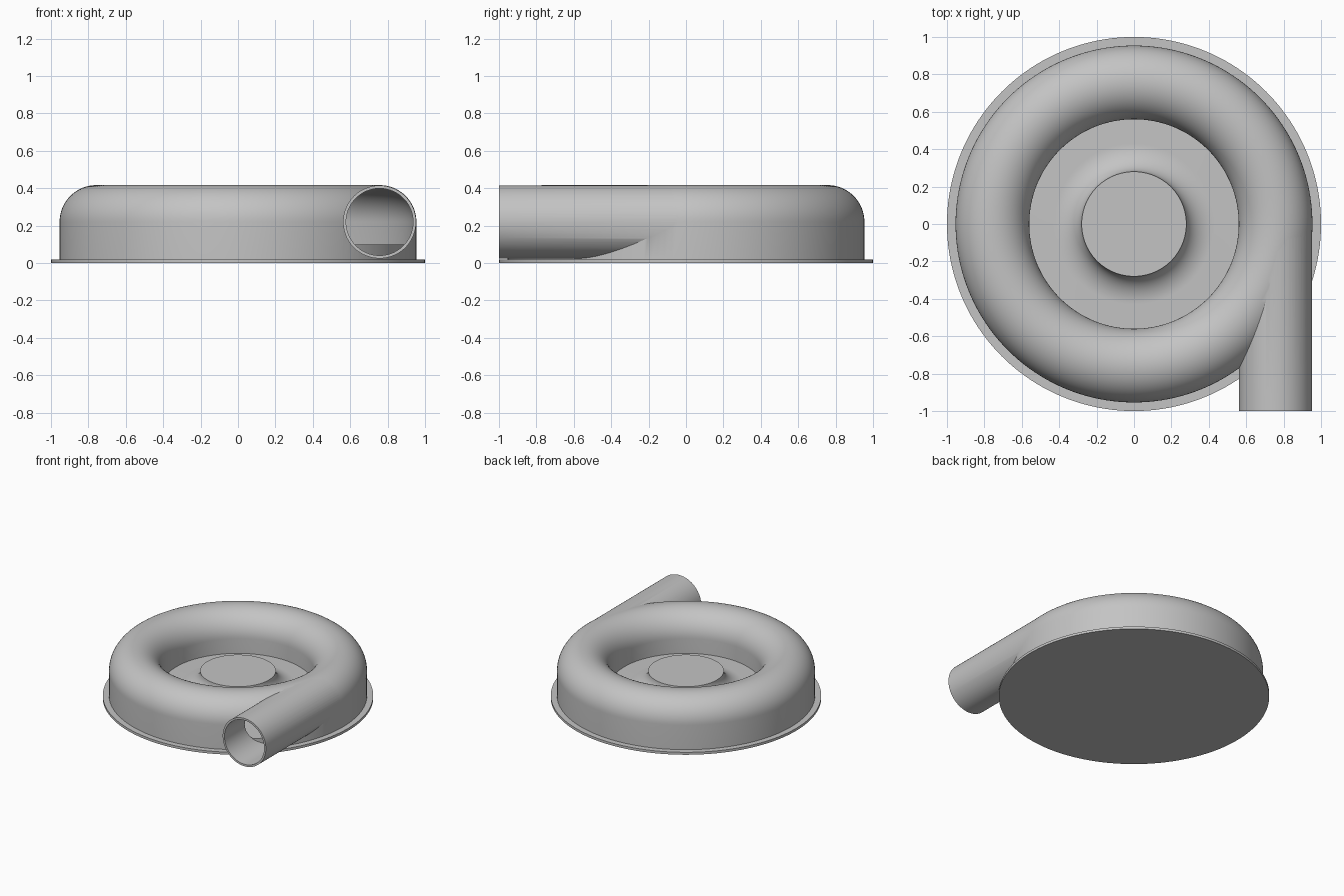
import bpy, bmesh, math
from math import sin, cos, pi
from mathutils import Matrix

cube = bpy.data.objects.get("Cube")
if cube:
    bpy.data.objects.remove(cube, do_unlink=True)

MID, AXIS_Z = 0.757, 0.22      # centreline radius and height of the volute
OUTER, INNER = 0.197, 0.181    # tube radii
SEGMENTS = 160

grey = bpy.data.materials.new("plain grey")
grey.use_nodes = True
grey.diffuse_color = (0.55, 0.55, 0.55, 1)
grey.node_tree.nodes["Principled BSDF"].inputs["Base Color"].default_value = (0.55, 0.55, 0.55, 1)


def finish(name, bm):
    bmesh.ops.recalc_face_normals(bm, faces=bm.faces)
    mesh = bpy.data.meshes.new(name)
    bm.to_mesh(mesh)
    bm.free()
    mesh.materials.append(grey)
    obj = bpy.data.objects.new(name, mesh)
    bpy.context.collection.objects.link(obj)
    return obj


def lathe(name, profile):
    """Revolve a closed (radius, z) profile; points on the axis become poles."""
    bm = bmesh.new()
    rings = []
    for r, z in profile:
        if r == 0:
            rings.append([bm.verts.new((0, 0, z))] * SEGMENTS)
        else:
            rings.append([bm.verts.new((r * cos(2 * pi * i / SEGMENTS),
                                        r * sin(2 * pi * i / SEGMENTS), z))
                          for i in range(SEGMENTS)])
    for a, b in zip(rings, rings[1:] + rings[:1]):
        for i in range(SEGMENTS):
            j = (i + 1) % SEGMENTS
            corners = list(dict.fromkeys((a[i], a[j], b[j], b[i])))
            if len(corners) > 2:
                bm.faces.new(corners)
    return finish(name, bm)


def arch(radius, bottom):
    """Half-round ring section standing on straight walls."""
    curve = [(MID + radius * cos(pi * i / 32), AXIS_Z + radius * sin(pi * i / 32))
             for i in range(33)]
    return [(MID + radius, bottom)] + curve + [(MID - radius, bottom)]


def pipe(name, radius, start):
    """Cylinder along y ending where it is tangent to the volute."""
    bm = bmesh.new()
    bmesh.ops.create_cone(bm, cap_ends=True, segments=96, radius1=radius, radius2=radius,
                          depth=-start,
                          matrix=Matrix.Translation((MID, start / 2, AXIS_Z))
                          @ Matrix.Rotation(pi / 2, 4, 'X'))
    return finish(name, bm)


def combine(target, tool, operation):
    mod = target.modifiers.new(operation, 'BOOLEAN')
    mod.operation, mod.solver, mod.object = operation, 'EXACT', tool
    bpy.context.view_layer.objects.active = target
    bpy.ops.object.modifier_apply(modifier=mod.name)
    bpy.data.objects.remove(tool, do_unlink=True)


# Hollow volute casing with its tangential outlet pipe
casing = lathe("volute_casing", arch(OUTER, 0.01))
combine(casing, pipe("outlet_pipe", OUTER - 0.002, -1.0), 'UNION')
combine(casing, lathe("volute_cavity", arch(INNER, 0.05)), 'DIFFERENCE')
combine(casing, pipe("outlet_bore", INNER - 0.002, -1.1), 'DIFFERENCE')

# Floor plate with a flared central hub
FLOOR, HUB_R, FLARE = 0.1, 0.28, 0.15
flare = [(HUB_R + FLARE * (1 - cos(pi / 2 * i / 16)),
          AXIS_Z - (AXIS_Z - FLOOR) * sin(pi / 2 * i / 16)) for i in range(17)]
hub = lathe("floor_and_hub", [(0, AXIS_Z)] + flare
            + [(0.94, FLOOR), (0.94, 0.012), (0, 0.012)])

# Flange disc underneath
base = lathe("base_flange", [(0, 0.02), (1, 0.02), (1, 0), (0, 0)])

# Smooth shading with crisp edges
bpy.ops.object.select_all(action='DESELECT')
for obj in (casing, hub, base):
    obj.select_set(True)
bpy.context.view_layer.objects.active = casing
bpy.ops.object.shade_smooth_by_angle(angle=math.radians(30))
